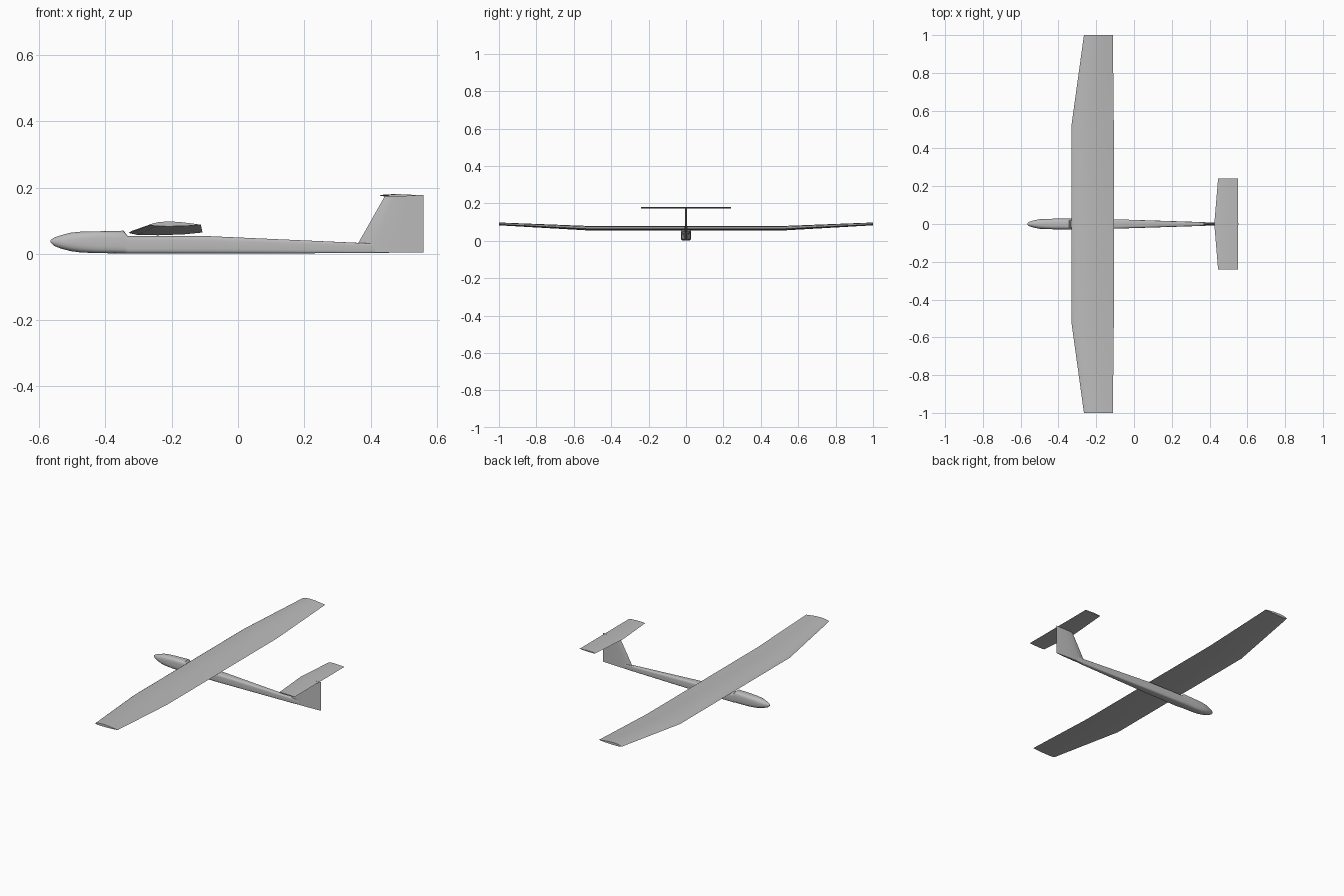
import bpy, bmesh, math

if "Cube" in bpy.data.objects:
    bpy.data.objects.remove(bpy.data.objects["Cube"])

grey = bpy.data.materials.new("light grey")
grey.diffuse_color = (0.5, 0.5, 0.5, 1)
grey.use_nodes = True
grey.node_tree.nodes["Principled BSDF"].inputs["Base Color"].default_value = grey.diffuse_color


def loft(name, rings, angle=30):
    """Skin a list of equal-length point rings and cap both ends."""
    bm = bmesh.new()
    loops = [[bm.verts.new(p) for p in ring] for ring in rings]
    for a, b in zip(loops, loops[1:]):
        n = len(a)
        for i in range(n):
            j = (i + 1) % n
            bm.faces.new((a[i], a[j], b[j], b[i]))
    bm.faces.new(loops[0])
    bm.faces.new(loops[-1])
    bmesh.ops.recalc_face_normals(bm, faces=bm.faces)
    mesh = bpy.data.meshes.new(name)
    bm.to_mesh(mesh)
    bm.free()
    mesh.materials.append(grey)
    obj = bpy.data.objects.new(name, mesh)
    bpy.context.collection.objects.link(obj)
    bpy.ops.object.select_all(action='DESELECT')
    obj.select_set(True)
    bpy.context.view_layer.objects.active = obj
    bpy.ops.object.shade_smooth_by_angle(angle=math.radians(angle))
    return obj


def body_ring(x, half_width, bottom, top, power, sides=20):
    """Rounded-box cross-section of the fuselage."""
    mid, half = (top + bottom) / 2, (top - bottom) / 2
    ring = []
    for i in range(sides):
        a = 2 * math.pi * (i + 0.5) / sides
        c, s = math.cos(a), math.sin(a)
        ring.append((x, half_width * math.copysign(abs(c) ** (2 / power), c),
                     mid + half * math.copysign(abs(s) ** (2 / power), s)))
    return ring


def foil_ring(y, lead, trail, z, rise, drop):
    """Cambered wing section: rounded nose, thin trailing edge."""
    upper = [(0, 0), (0.04, 0.35), (0.15, 0.75), (0.35, 1), (0.6, 0.8), (0.8, 0.47), (1, 0.08)]
    lower = [(0.75, -0.6), (0.4, -1), (0.12, -0.85)]
    return [(lead + t * (trail - lead), y, z + h * (rise if h > 0 else drop))
            for t, h in upper + lower]


# Fuselage: x, half width, bottom, top, squareness
stations = [
    (-0.565, 0.004, 0.034, 0.042, 2), (-0.555, 0.011, 0.024, 0.049, 2),
    (-0.535, 0.018, 0.016, 0.056, 2.2), (-0.505, 0.025, 0.008, 0.064, 2.6),
    (-0.475, 0.027, 0.004, 0.067, 3), (-0.43, 0.028, 0.002, 0.068, 3.6),
    (-0.345, 0.028, 0.001, 0.070, 4), (-0.333, 0.028, 0.001, 0.054, 5),
    (-0.10, 0.025, 0.001, 0.054, 5), (0.37, 0.010, 0.002, 0.033, 5),
    (0.455, 0.004, 0.003, 0.029, 5)]
loft("fuselage", [body_ring(*s) for s in stations])

# Wing: straight centre panel with raised, tapered tips
loft("wing", [
    foil_ring(-1.0, -0.265, -0.112, 0.087, 0.011, 0.004),
    foil_ring(-0.53, -0.33, -0.107, 0.063, 0.017, 0.007),
    foil_ring(0.53, -0.33, -0.107, 0.063, 0.017, 0.007),
    foil_ring(1.0, -0.265, -0.112, 0.087, 0.011, 0.004)])

# Horizontal stabilizer on top of the fin
loft("stabilizer", [
    foil_ring(-0.24, 0.445, 0.55, 0.176, 0.004, 0.003),
    foil_ring(0, 0.425, 0.55, 0.176, 0.004, 0.003),
    foil_ring(0.24, 0.445, 0.55, 0.176, 0.004, 0.003)])


# Fin: upright symmetric sections, swept leading edge
def fin_ring(z, lead, half):
    side = [(0, 0), (0.06, 0.6), (0.25, 1), (0.6, 0.8), (1, 0.15)]
    pts = side + [(t, -w) for t, w in reversed(side[1:])]
    return [(lead + t * (0.56 - lead), w * half, z) for t, w in pts]


loft("fin", [fin_ring(0.004, 0.37, 0.007), fin_ring(0.033, 0.363, 0.007),
             fin_ring(0.178, 0.445, 0.006)])
